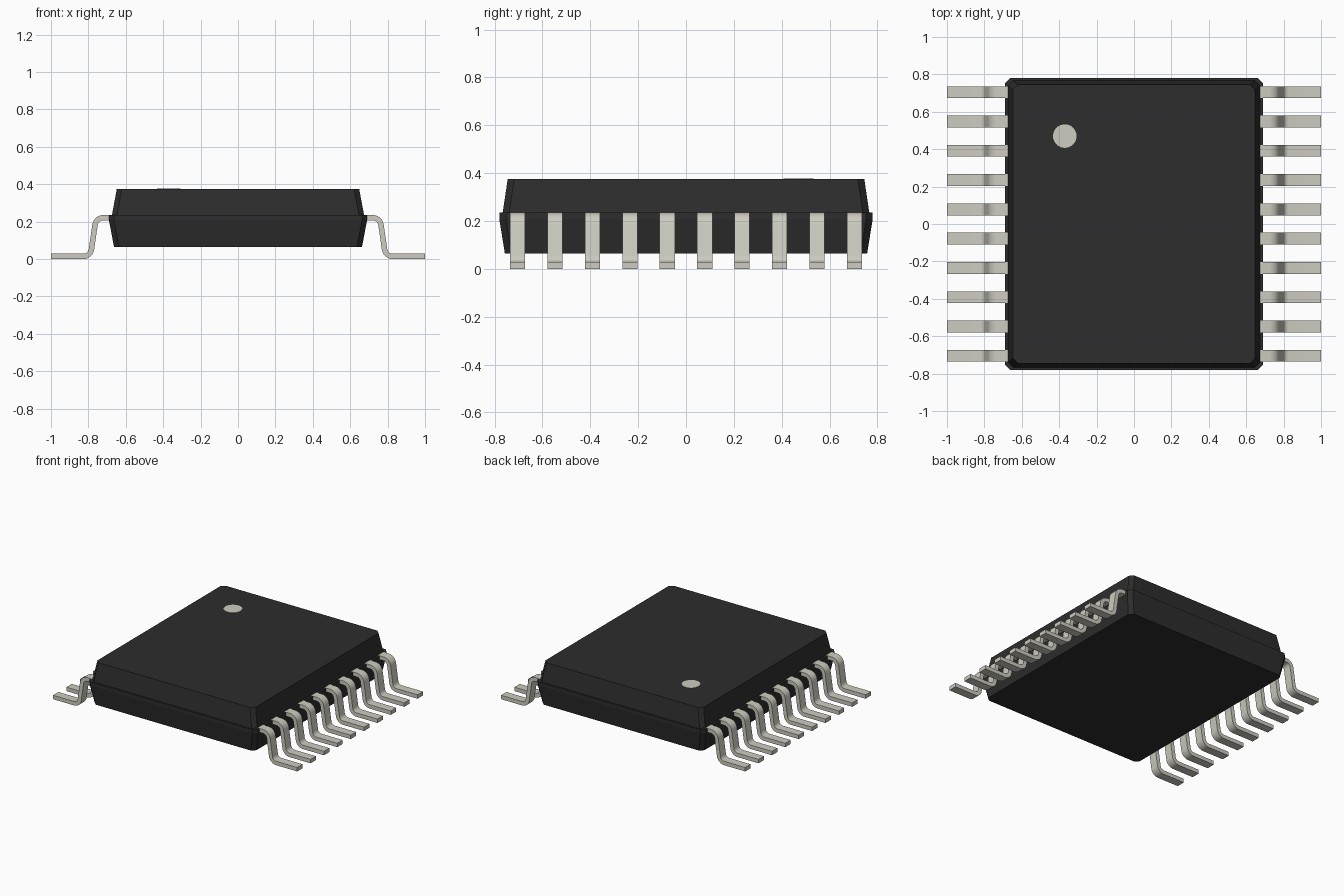
import bpy, bmesh, math
from mathutils import Vector

cube = bpy.data.objects.get("Cube")
if cube:
    bpy.data.objects.remove(cube, do_unlink=True)


def material(name, color, roughness):
    mat = bpy.data.materials.new(name)
    mat.use_nodes = True
    mat.diffuse_color = (*color, 1)
    bsdf = mat.node_tree.nodes["Principled BSDF"]
    bsdf.inputs["Base Color"].default_value = (*color, 1)
    bsdf.inputs["Roughness"].default_value = roughness
    return mat


black = material("black plastic", (0.026, 0.026, 0.026), 0.6)
metal = material("pale metal", (0.61, 0.6, 0.53), 0.5)


def finish(name, bm, mat):
    bmesh.ops.recalc_face_normals(bm, faces=bm.faces[:])
    mesh = bpy.data.meshes.new(name)
    bm.to_mesh(mesh)
    bm.free()
    mesh.materials.append(mat)
    obj = bpy.data.objects.new(name, mesh)
    bpy.context.collection.objects.link(obj)
    return obj


def chamfered_ring(bm, z, hx, hy, c=0.027):
    corners = [(hx, hy - c), (hx - c, hy), (c - hx, hy), (-hx, hy - c),
               (-hx, c - hy), (c - hx, -hy), (hx - c, -hy), (hx, c - hy)]
    return [bm.verts.new((x, y, z)) for x, y in corners]


# Moulded body: tapered halves around a slightly wider parting band
bm = bmesh.new()
sections = [(0.065, 0.663, 0.757), (0.208, 0.69, 0.78), (0.235, 0.69, 0.78),
            (0.235, 0.674, 0.766), (0.375, 0.648, 0.745)]
rings = [chamfered_ring(bm, *s) for s in sections]
for low, high in zip(rings, rings[1:]):
    for i in range(len(low)):
        j = (i + 1) % len(low)
        bm.faces.new((low[i], low[j], high[j], high[i]))
bm.faces.new(rings[0])
bm.faces.new(rings[-1])
finish("body", bm, black)

# Index mark: thin disc on the top face
bm = bmesh.new()
bmesh.ops.create_cone(bm, cap_ends=True, segments=32, radius1=0.063,
                      radius2=0.063, depth=0.004)
dot = finish("index_mark", bm, metal)
dot.location = (-0.37, 0.47, 0.376)


def rounded_path(points, radius, steps=6):
    """Replace each inner corner of a polyline with a tangent arc."""
    path = [points[0]]
    for a, b, c in zip(points, points[1:], points[2:]):
        u, v = (a - b).normalized(), (c - b).normalized()
        half = u.angle(v) / 2
        centre = b + (u + v).normalized() * radius / math.sin(half)
        start = b + u * radius / math.tan(half) - centre
        end = b + v * radius / math.tan(half) - centre
        sweep = start.angle(end)
        for k in range(steps + 1):
            t = k / steps
            path.append(centre + (start * math.sin((1 - t) * sweep)
                                  + end * math.sin(t * sweep)) / math.sin(sweep))
    path.append(points[-1])
    return path


def thick_outline(path, half):
    """Offset the centre line to both sides."""
    upper, lower = [], []
    for i, p in enumerate(path):
        d = (path[min(i + 1, len(path) - 1)] - path[max(i - 1, 0)]).normalized()
        n = Vector((-d.y, d.x)) * half
        upper.append(p + n)
        lower.append(p - n)
    return upper, lower


# Gull-wing lead: bent strip profile given a width
centre_line = rounded_path([Vector(p) for p in
                            [(0.62, 0.221), (0.759, 0.221),
                             (0.789, 0.0145), (1, 0.0145)]], 0.044)
upper, lower = thick_outline(centre_line, 0.0145)
half_width = 0.0315


def lead(name, side, y):
    bm = bmesh.new()
    rows = []
    for u, l in zip(upper, lower):
        rows.append([bm.verts.new((side * p.x, y + w, p.y)) for p, w in
                     ((u, half_width), (u, -half_width),
                      (l, -half_width), (l, half_width))])
    for a, b in zip(rows, rows[1:]):
        for i in range(4):
            j = (i + 1) % 4
            bm.faces.new((a[i], a[j], b[j], b[i]))
    bm.faces.new(rows[0])
    bm.faces.new(rows[-1])
    return finish(name, bm, metal)


pitch, count = 0.1565, 10
leads = []
for side, label in ((1, "left"), (-1, "right")):
    for i in range(count):
        y = (i - (count - 1) / 2) * pitch
        leads.append(lead(f"lead_{label}_{i + 1}", side, y))

# Smooth bends with crisp strip edges
bpy.ops.object.select_all(action="DESELECT")
for obj in leads:
    obj.select_set(True)
bpy.context.view_layer.objects.active = leads[0]
bpy.ops.object.shade_smooth_by_angle(angle=math.radians(30))
